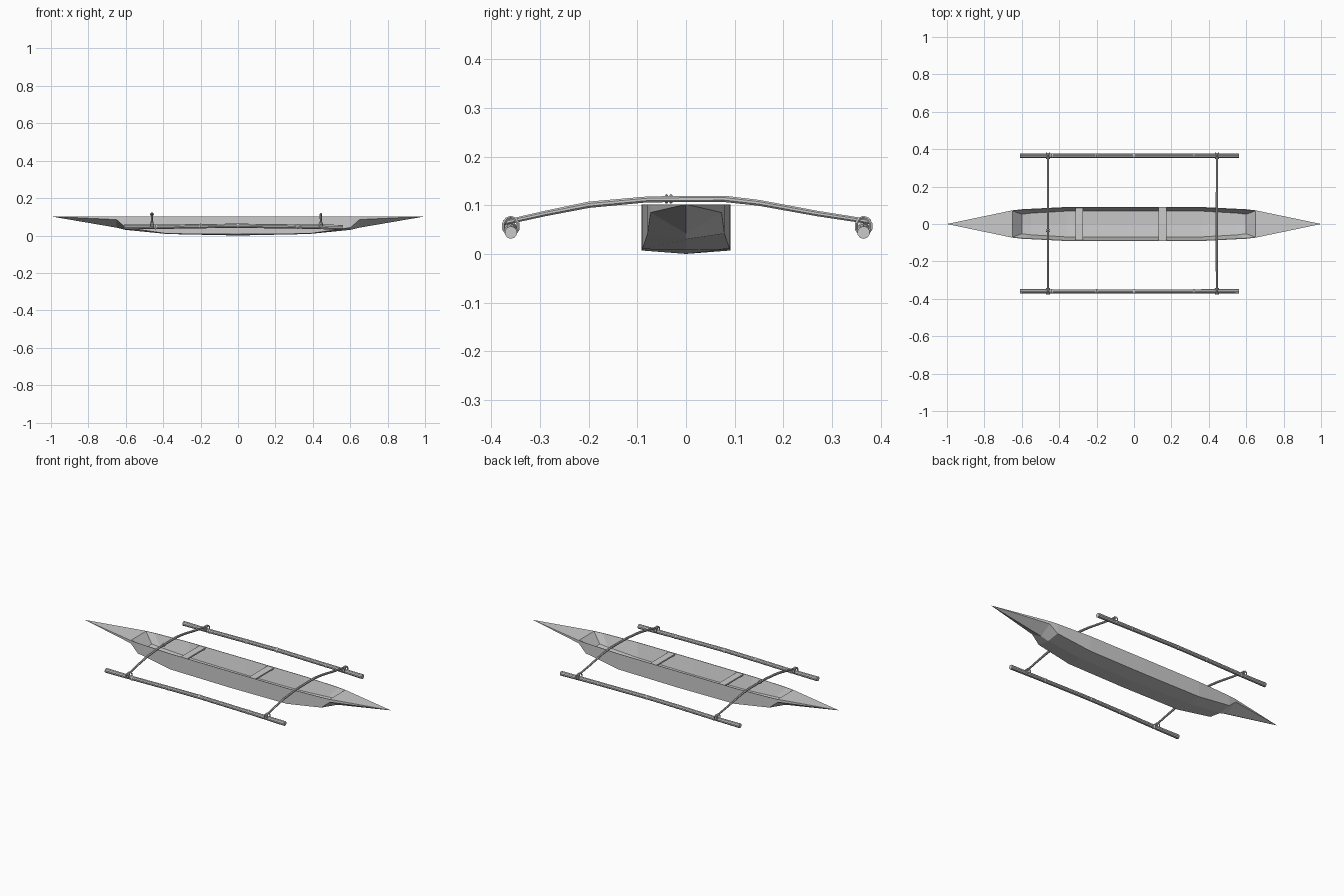
import bpy, bmesh, math
from mathutils import Vector

if "Cube" in bpy.data.objects:
    bpy.data.objects.remove(bpy.data.objects["Cube"])


def make_object(name, bm):
    bmesh.ops.recalc_face_normals(bm, faces=bm.faces)
    mesh = bpy.data.meshes.new(name)
    bm.to_mesh(mesh)
    bm.free()
    ob = bpy.data.objects.new(name, mesh)
    bpy.context.collection.objects.link(ob)
    return ob


def tube(name, path, radii, sides=8):
    # capped polygonal tube along a list of points
    bm = bmesh.new()
    pts = [Vector(p) for p in path]
    rings = []
    for i, p in enumerate(pts):
        t = (pts[min(i + 1, len(pts) - 1)] - pts[max(i - 1, 0)]).normalized()
        u = t.cross(Vector((0, 0, 1))).normalized()
        v = u.cross(t)
        angles = [2 * math.pi * (k + 0.5) / sides for k in range(sides)]
        rings.append([bm.verts.new(p + radii[i] * (u * math.cos(a) + v * math.sin(a)))
                      for a in angles])
    for a, b in zip(rings, rings[1:]):
        for k in range(sides):
            j = (k + 1) % sides
            bm.faces.new((a[k], a[j], b[j], b[k]))
    bm.faces.new(rings[0])
    bm.faces.new(rings[-1])
    return make_object(name, bm)


def hull():
    # stations: x, half width, chine height, keel height, inner floor x, floor height
    half = [(0.65, 0.073, 0.085, 0.042, 0.60, 0.043),
            (0.60, 0.079, 0.042, 0.030, 0.55, 0.035),
            (0.38, 0.090, 0.010, 0.008, 0.36, 0.018)]
    stations = [(-s[0], *s[1:4], -s[4], s[5]) for s in half]
    stations += [(0, 0.091, 0.007, 0.0, 0, 0.014)] + half[::-1]
    bm = bmesh.new()
    tips = [bm.verts.new((s, 0, 0.102)) for s in (-1, 1)]
    rows = []
    for x, w, chine, keel, fx, fz in stations:
        row = [(x, -w, 0.102), (x, -w, chine), (x, 0, keel), (x, w, chine), (x, w, 0.102),
               (x, w - 0.003, 0.102), (fx, w - 0.021, fz + 0.004), (fx, 0, fz),
               (fx, 0.021 - w, fz + 0.004), (x, 0.003 - w, 0.102)]
        rows.append([bm.verts.new(c) for c in row])
    for a, b in zip(rows, rows[1:]):
        for k in range(10):
            j = (k + 1) % 10
            bm.faces.new((a[k], a[j], b[j], b[k]))
    for row, tip in ((rows[0], tips[0]), (rows[-1], tips[1])):
        for k in range(4):
            bm.faces.new((row[k], row[k + 1], tip))
        bm.faces.new((row[0], row[9], row[5], row[4], tip))
        bm.faces.new(row[5:10])
    return make_object("hull", bm)


def lashing(name, loc, radius, rot):
    bpy.ops.mesh.primitive_torus_add(major_segments=10, minor_segments=5, location=loc,
                                     rotation=rot, major_radius=radius, minor_radius=0.0035)
    bpy.context.object.name = name


hull()

# seat boards across the hull
for i, x in enumerate((-0.293, 0.153)):
    bpy.ops.mesh.primitive_cube_add(size=1, location=(x, 0, 0.096))
    seat = bpy.context.object
    seat.name = f"seat_{i}"
    seat.scale = (0.042, 0.178, 0.008)

# curved cross poles
profile = [(-0.375, 0.064), (-0.29, 0.083), (-0.2, 0.101), (-0.08, 0.112), (0, 0.113),
           (0.08, 0.113), (0.15, 0.105), (0.27, 0.083), (0.38, 0.066)]
poles = (-0.46, 0.443)
for i, x in enumerate(poles):
    tube(f"cross_pole_{i}", [(x, y, z) for y, z in profile],
         [0.0055, 0.006, 0.007, 0.0065, 0.007, 0.007, 0.0065, 0.006, 0.0055])

# jointed bamboo floats with their rope lashings
for side, y in (("front", -0.36), ("back", 0.365)):
    joints = [(-0.61, 0.046), (-0.44, 0.046), (-0.2, 0.050), (0.0, 0.052),
              (0.32, 0.048), (0.56, 0.044)]
    path, radii = [], []
    for i, (x, z) in enumerate(joints):
        if 0 < i < 5:
            for d, r in ((-0.006, 0.0115), (0, 0.0135), (0.006, 0.0115)):
                path.append((x + d, y, z))
                radii.append(r)
        else:
            path.append((x, y, z))
            radii.append(0.013)
    tube(f"float_{side}", path, radii, 10)
    for i, x in enumerate(poles):
        for j, a in enumerate((-0.5, 0.5)):
            lashing(f"lashing_{side}_{i}_{j}", (x, y, 0.057), 0.018, (0, math.pi / 2, a))

# rope turn on the left pole
for j in range(2):
    lashing(f"pole_lashing_{j}", (-0.46, -0.04 + 0.009 * j, 0.113), 0.007, (math.pi / 2, 0, 0))
